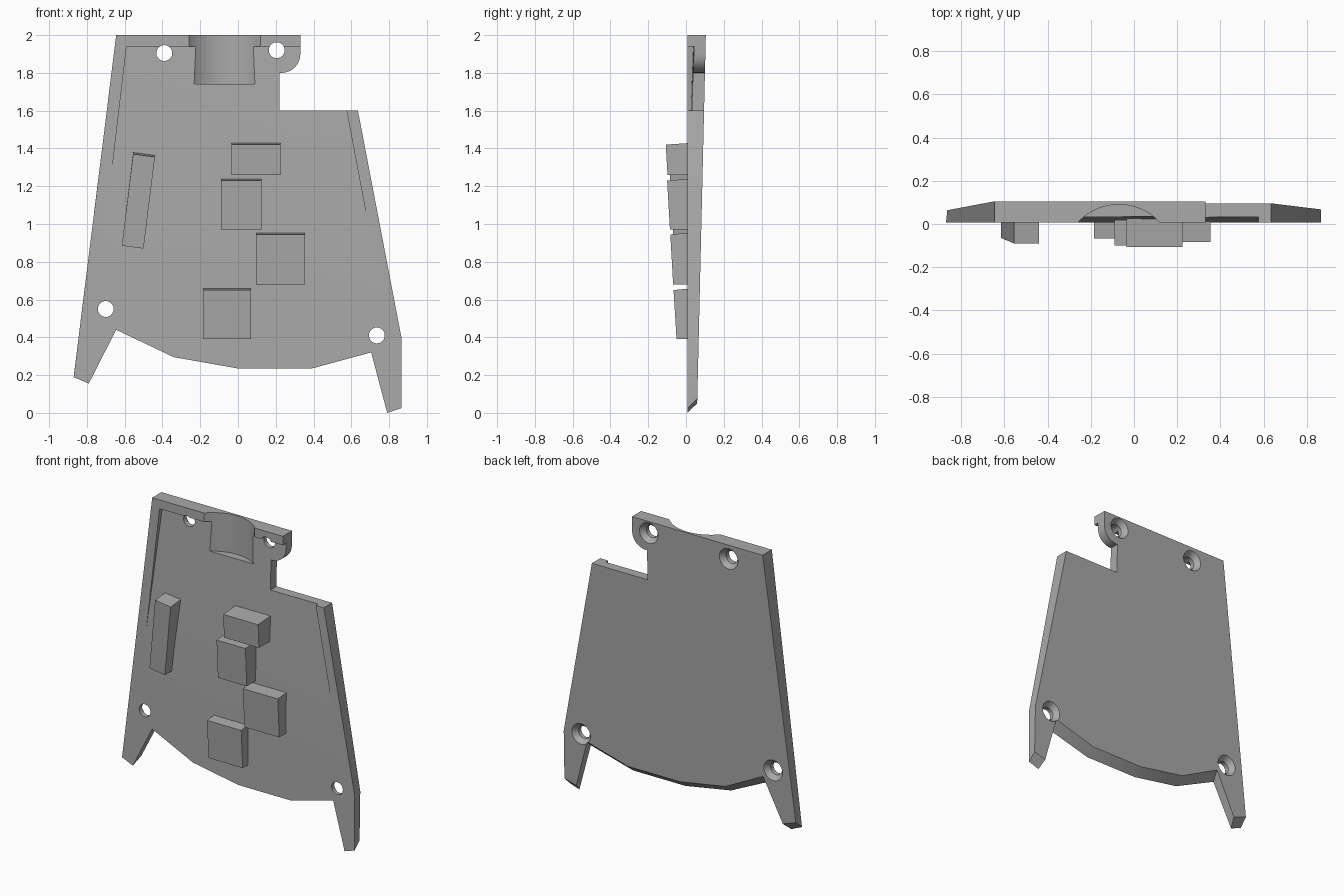
import bpy, bmesh, math

if "Cube" in bpy.data.objects:
    bpy.data.objects.remove(bpy.data.objects["Cube"])

grey = bpy.data.materials.new("plain_grey")
grey.use_nodes = True
colour = (0.4, 0.4, 0.4, 1)
grey.diffuse_color = colour
grey.node_tree.nodes["Principled BSDF"].inputs["Base Color"].default_value = colour

FRONT = 0.007


def back_y(z):
    return 0.058 + 0.0235 * z


def floor_y(x, z):
    # sloping floor of the shallow front recess
    return FRONT + 0.0346 * (z - 1.09 + 0.184 * (x + 0.69))


def loft(name, first, second):
    """Solid between two matching rings of points."""
    bm = bmesh.new()
    a = [bm.verts.new(p) for p in first]
    b = [bm.verts.new(p) for p in second]
    bm.faces.new(a)
    bm.faces.new(b[::-1])
    for i in range(len(a)):
        j = (i + 1) % len(a)
        bm.faces.new((a[j], a[i], b[i], b[j]))
    bmesh.ops.recalc_face_normals(bm, faces=bm.faces)
    mesh = bpy.data.meshes.new(name)
    bm.to_mesh(mesh)
    bm.free()
    ob = bpy.data.objects.new(name, mesh)
    bpy.context.collection.objects.link(ob)
    mesh.materials.append(grey)
    return ob


def ring(x, z, r, y, n=32):
    turns = [2 * math.pi * i / n for i in range(n)]
    return [(x + r * math.cos(t), y, z + r * math.sin(t)) for t in turns]


# Plate outline: top, rounded tab, notch and right side
upper = [(-0.645, 2), (0.33, 2)]
for i in range(9):
    t = math.pi / 2 * i / 8
    upper.append((0.23 + 0.1 * math.cos(t), 1.9 - 0.1 * math.sin(t)))
upper += [(0.22, 1.8), (0.22, 1.6), (0.635, 1.6), (0.865, 0.4)]

# Lower edge with two prongs, and its bevelled back edge
lower = [(0.865, 0.025), (0.79, 0), (0.705, 0.32), (0.39, 0.235), (0, 0.235),
         (-0.34, 0.295), (-0.645, 0.44), (-0.79, 0.155), (-0.87, 0.19)]
shift_x = [0, -0.013, -0.013, 0, 0, 0, 0.022, 0.024, 0.006]
lower_back = [(x + d, z + 0.05) for (x, z), d in zip(lower, shift_x)]

plate = loft("plate",
             [(x, FRONT, z) for x, z in upper + lower],
             [(x, back_y(z), z) for x, z in upper + lower_back])

# Cutter for the wedge recess in the front
pocket = [(-0.59, 1.94), (0.5, 1.94), (0.575, 1.6), (0.72, 0.83),
          (0.739, 0.73), (-0.702, 0.99)]
cutters = [loft("recess_cutter",
                [(x, -0.05, z) for x, z in pocket],
                [(x, floor_y(x, z), z) for x, z in pocket])]

# Cutter for the round channel at the top
channel = [(-0.07 + x, y - 0.169, z) for x, z, y in ring(0, 0, 0.259, 0, 64)]
cutters.append(loft("channel_cutter",
                    [(x, y, 1.74) for x, y, _ in
                     [(px, pz - 0.169, 0) for px, _, pz in ring(-0.07, 0, 0.259, 0, 64)]],
                    [(x, y, 2.1) for x, y, _ in
                     [(px, pz - 0.169, 0) for px, _, pz in ring(-0.07, 0, 0.259, 0, 64)]]))

# Cutters for the screw holes, countersunk from the back
for x, z in [(-0.39, 1.905), (0.205, 1.92), (-0.70, 0.55), (0.735, 0.41)]:
    y = back_y(z)
    cutters.append(loft("hole_cutter", ring(x, z, 0.042, -0.1), ring(x, z, 0.042, 0.2)))
    cutters.append(loft("countersink_cutter",
                        ring(x, z, 0.04, y - 0.035), ring(x, z, 0.078, y + 0.01)))

for cutter in cutters:
    mod = plate.modifiers.new(cutter.name, "BOOLEAN")
    mod.operation = "DIFFERENCE"
    mod.solver = "EXACT"
    mod.object = cutter
bpy.context.view_layer.objects.active = plate
plate.select_set(True)
for cutter in cutters:
    bpy.ops.object.modifier_apply(modifier=cutter.name)
for cutter in cutters:
    bpy.data.objects.remove(cutter)
bpy.ops.object.shade_smooth_by_angle(angle=math.radians(25))


def block(name, corners, top_y, bottom_y):
    """Block on the front; corners run top left, top right, bottom right, bottom left."""
    depth = [top_y, top_y, bottom_y, bottom_y]
    drop = [0.01, 0.01, 0, 0]
    loft(name,
         [(x, y, z - d) for (x, z), y, d in zip(corners, depth, drop)],
         [(x, 0.035, z) for x, z in corners])


# Blocks standing on the front face
for name, x0, x1, z0, z1, top_y, bottom_y in [
        ("upper_block", -0.035, 0.225, 1.26, 1.43, -0.107, -0.098),
        ("middle_block", -0.09, 0.125, 0.97, 1.24, -0.1, -0.085),
        ("offset_block", 0.095, 0.355, 0.68, 0.955, -0.083, -0.068),
        ("lower_block", -0.185, 0.07, 0.39, 0.66, -0.066, -0.05)]:
    block(name, [(x0, z1), (x1, z1), (x1, z0), (x0, z0)], top_y, bottom_y)
block("slanted_block", [(-0.555, 1.38), (-0.44, 1.365), (-0.50, 0.87), (-0.615, 0.885)],
      -0.09, -0.065)
